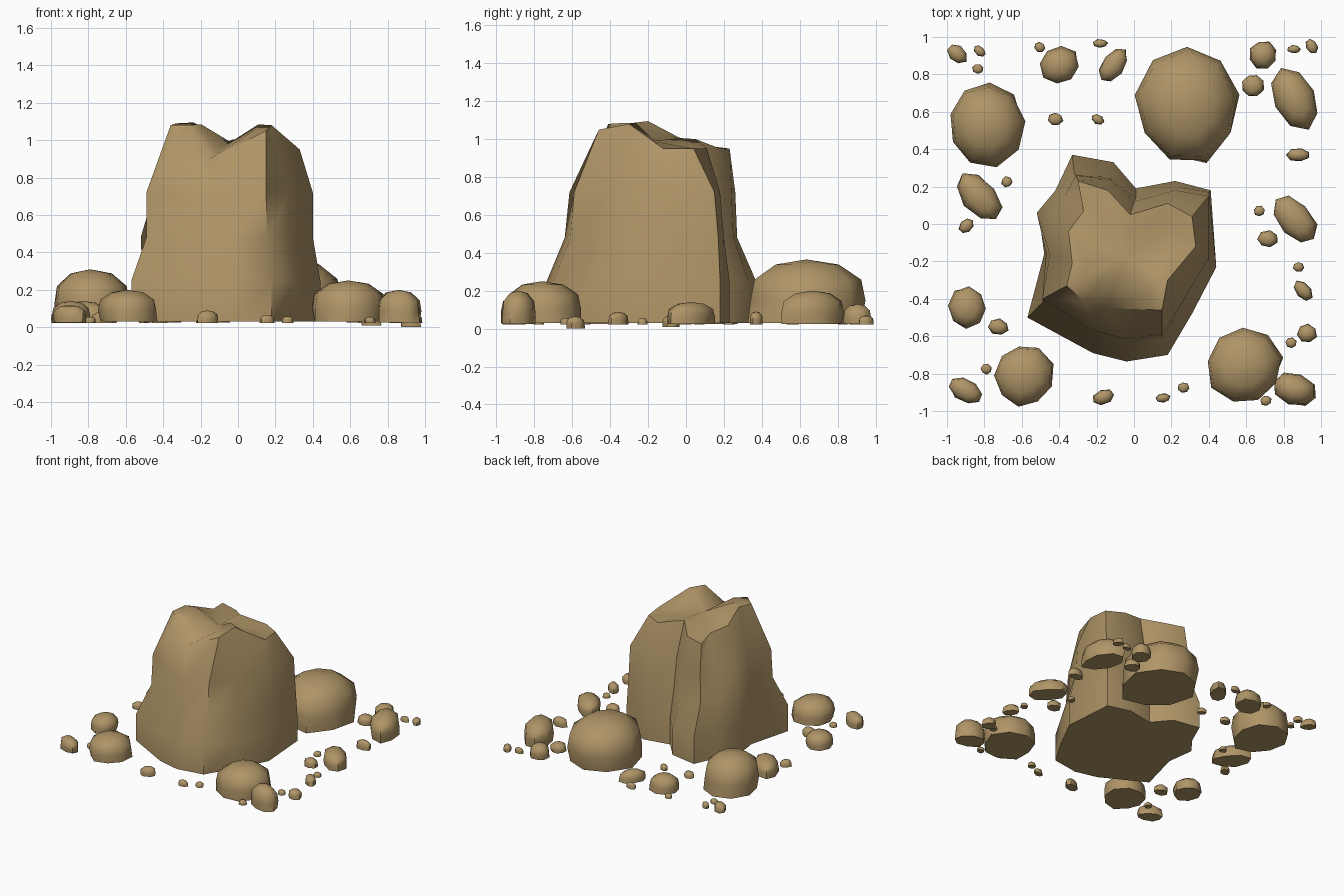
import bpy, bmesh, math, random

random.seed(4)
stone = bpy.data.materials.new("sandy_brown_rock")
stone.diffuse_color = (0.43, 0.30, 0.135, 1)


def loft(name, rings, top, sharp_deg, soft_cap=False):
    """Skin a stack of rings, fan the top to one point, close the bottom."""
    bm = bmesh.new()
    rows = [[bm.verts.new(p) for p in ring] for ring in rings]
    n = len(rows[0])
    for lo, hi in zip(rows, rows[1:]):
        for i in range(n):
            j = (i + 1) % n
            bm.faces.new((lo[i], lo[j], hi[j], hi[i]))
    tip = bm.verts.new(top)
    for i in range(n):
        bm.faces.new((rows[-1][i], rows[-1][(i + 1) % n], tip))
    bm.faces.new(rows[0][::-1])
    bmesh.ops.recalc_face_normals(bm, faces=bm.faces)
    inner = set(rows[-1]) | {tip} if soft_cap else set()
    for f in bm.faces:
        f.smooth = True
    for e in bm.edges:
        e.smooth = (e.calc_face_angle(0) < math.radians(sharp_deg)
                    or any(v in inner for v in e.verts))
    me = bpy.data.meshes.new(name)
    bm.to_mesh(me)
    bm.free()
    me.materials.append(stone)
    ob = bpy.data.objects.new(name, me)
    bpy.context.collection.objects.link(ob)
    return ob


# Main outcrop: columns of (base xy, middle xy, shoulder xy, rim xyz)
columns = [
    (-.57, -.50, -.49, -.42, -.49, -.40, -.36, -.33, 1.08),
    (-.22, -.69, -.22, -.59, -.22, -.57, -.27, -.41, 1.08),
    (-.04, -.735, -.04, -.64, -.04, -.615, -.15, -.45, .90),
    (.18, -.70, .155, -.61, .15, -.59, .15, -.46, 1.05),
    (.31, -.48, .27, -.42, .27, -.40, .18, -.30, 1.08),
    (.44, -.23, .40, -.20, .40, -.18, .33, -.12, .95),
    (.41, .18, .40, .17, .40, .15, .31, .04, .95),
    (.22, .23, .22, .20, .22, .18, .18, .11, .95),
    (.01, .19, .01, .14, .00, .12, -.02, .05, 1.0),
    (-.11, .33, -.12, .25, -.13, .24, -.14, .18, .95),
    (-.33, .37, -.32, .27, -.31, .26, -.30, .23, .95),
    (-.41, .19, -.42, .18, -.37, .15, -.27, .07, .97),
    (-.51, .06, -.52, .06, -.45, .03, -.35, -.04, 1.01),
    (-.48, -.16, -.47, -.16, -.45, -.16, -.33, -.21, 1.09),
]
low = [(c[0], c[1], .03) for c in columns]
skirt = [(c[0], c[1], .25) for c in columns]
mid = [(c[2], c[3], .48) for c in columns]
shoulder = [(c[4], c[5], .72) for c in columns]
rim = [c[6:9] for c in columns]
cx, cy, cz = -.04, -.18, .99
inner = [(x + .32 * (cx - x), y + .32 * (cy - y), max(z + .005, z + .32 * (cz - z)))
         for x, y, z in rim]
loft("main_outcrop", [low, skirt, mid, shoulder, rim, inner], (cx, cy, cz), 48, True)


def rock(name, x, y, a, b, deg, z0, z1, sides):
    """Flat-bottomed stone: steep wall, rounded shoulder, low dome."""
    phase = random.uniform(0, 6.28)
    jitter = [random.uniform(.95, 1.05) for _ in range(sides)]
    foot = [random.choice((.92, 1.0, 1.05)) for _ in range(sides)]
    turn = math.radians(deg)

    def ring(scale, t, extra=None):
        pts = []
        for i in range(sides):
            q = phase + math.tau * i / sides
            r = scale * jitter[i] * (extra[i] if extra else 1)
            u, v = a * r * math.cos(q), b * r * math.sin(q)
            pts.append((x + u * math.cos(turn) - v * math.sin(turn),
                        y + u * math.sin(turn) + v * math.cos(turn),
                        z0 + (z1 - z0) * t))
        return pts

    loft(name, [ring(1.0, 0, foot), ring(1.0, .35), ring(.93, .68), ring(.55, .92)],
         (x, y, z1), 55)


# Boulders and stones: x, y, half length, half width, turn, top height
boulders = [
    (-.79, .53, .205, .225, 0, .31),
    (.285, .635, .275, .305, 0, .365),
    (-.59, -.81, .155, .165, 0, .20),
    (.59, -.76, .20, .205, 0, .25),
]
stones = [
    (.86, .67, .175, .115, -65, .20),
    (-.825, .145, .15, .09, -50, .14),
    (.86, .025, .15, .09, -50, .14),
    (-.89, -.445, .10, .11, 0, .14),
    (-.90, -.89, .10, .06, -30, .12),
    (.86, -.885, .12, .085, -20, .20),
    (-.40, .85, .105, .10, 20, .15),
    (-.11, .85, .10, .06, 55, .11),
    (.69, .905, .075, .075, 0, .13),
    (.635, .74, .06, .06, 0, .09),
]
for i, (x, y, a, b, d, h) in enumerate(boulders):
    rock(f"boulder_{i + 1}", x, y, a, b, d, .03, h, 9)
for i, (x, y, a, b, d, h) in enumerate(stones):
    rock(f"stone_{i + 1}", x, y, a, b, d, .025, h, 8)

# Pebbles: x, y, half length, half width, turn
pebbles = [
    (-.945, .91, .06, .045, -45), (-.825, .925, .037, .025, -45),
    (-.835, .83, .03, .026, 0), (-.505, .945, .03, .026, -30),
    (-.18, .965, .04, .023, 0), (-.42, .56, .04, .034, 0),
    (-.195, .56, .037, .025, -30), (-.68, .225, .03, .028, 0),
    (-.895, -.01, .045, .034, 45), (-.725, -.55, .056, .042, -10),
    (-.79, -.775, .03, .028, 0), (-.165, -.925, .062, .04, 20),
    (.155, -.93, .04, .025, 5), (.265, -.875, .032, .028, 0),
    (.705, -.945, .03, .028, 0), (.84, -.635, .03, .028, 0),
    (.905, -.355, .06, .04, -50), (.88, -.23, .03, .027, 0),
    (.67, .07, .03, .028, 0), (.88, .37, .062, .036, 0),
    (.855, .935, .036, .022, 0), (.95, .95, .042, .03, -65),
]
for i, (x, y, a, b, d) in enumerate(pebbles):
    rock(f"pebble_{i + 1}", x, y, a, b, d, .022, .025 + 1.05 * a, 7)

# Two flatter pebbles that sit lowest
rock("low_pebble_1", .925, -.585, .052, .05, 0, 0, .065, 7)
rock("low_pebble_2", .715, -.08, .056, .045, 0, .008, .07, 7)
